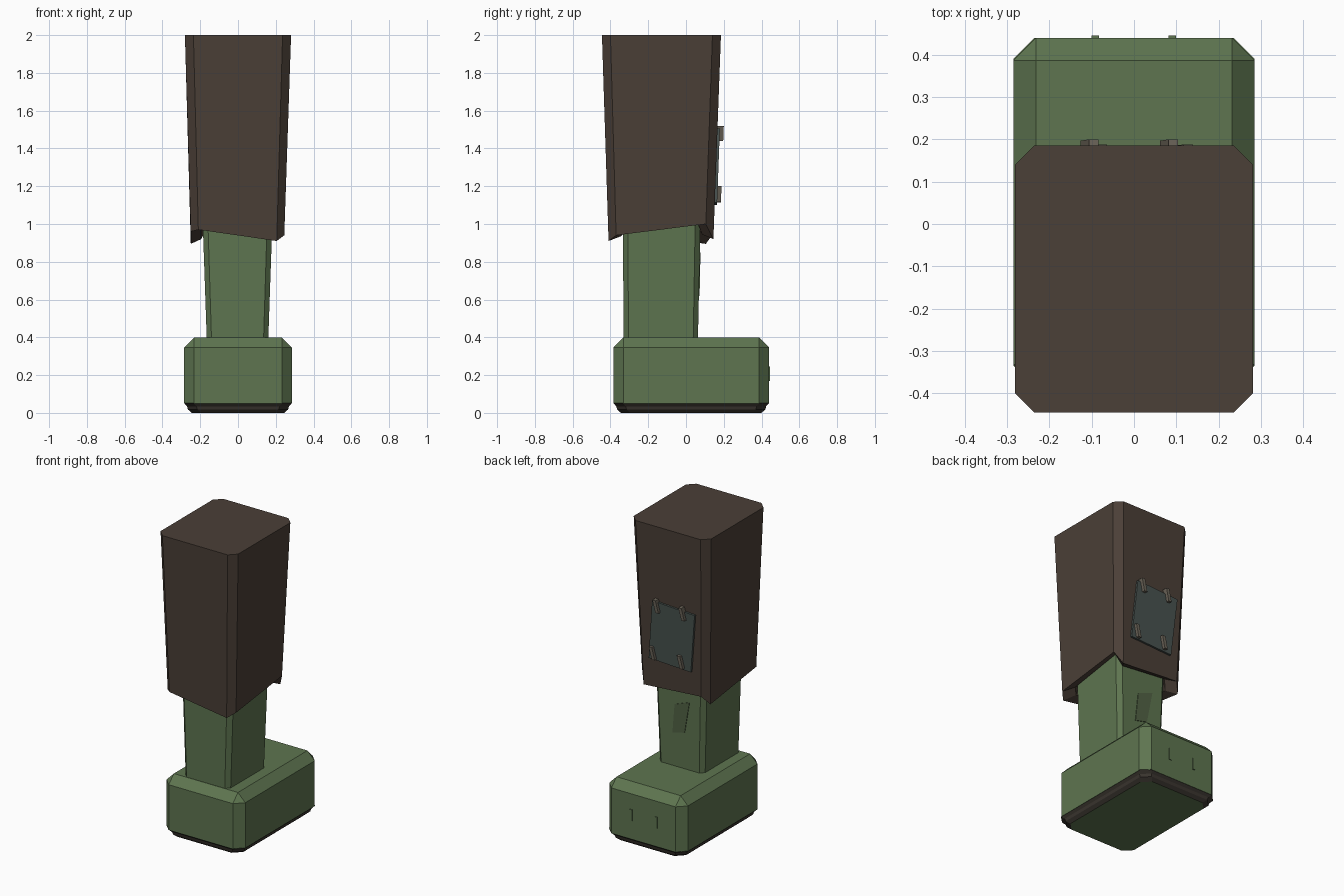
import bpy, bmesh
from mathutils import Vector

if "Cube" in bpy.data.objects:
    bpy.data.objects.remove(bpy.data.objects["Cube"])


def mat(name, r, g, b):
    m = bpy.data.materials.new(name)
    m.diffuse_color = (r, g, b, 1)
    m.use_nodes = True
    m.node_tree.nodes["Principled BSDF"].inputs["Base Color"].default_value = m.diffuse_color
    return m


GREEN = mat("green", 0.112, 0.178, 0.08)
DARK_GREEN = mat("dark_green", 0.085, 0.125, 0.06)
BROWN = mat("brown", 0.07, 0.05, 0.038)
SOLE = mat("sole_dark", 0.045, 0.038, 0.03)
SLATE = mat("slate", 0.065, 0.085, 0.078)
STITCH = mat("stitch", 0.15, 0.13, 0.10)


def octagon(x0, x1, y0, y1, c, z):
    """Chamfered rectangle, counter-clockwise from the front left."""
    zs = z if isinstance(z, (list, tuple)) else [z] * 8
    xy = [(x0 + c, y0), (x1 - c, y0), (x1, y0 + c), (x1, y1 - c),
          (x1 - c, y1), (x0 + c, y1), (x0, y1 - c), (x0, y0 + c)]
    return [(x, y, h) for (x, y), h in zip(xy, zs)]


def loft(name, rings, mats, end_mat=0):
    """Skin a stack of rings and cap both ends."""
    bm = bmesh.new()
    loops = [[bm.verts.new(p) for p in ring] for ring in rings]
    for a, b in zip(loops, loops[1:]):
        for i in range(len(a)):
            j = (i + 1) % len(a)
            bm.faces.new((a[i], a[j], b[j], b[i]))
    for cap in (loops[0], loops[-1]):
        bm.faces.new(cap).material_index = end_mat
    bmesh.ops.recalc_face_normals(bm, faces=bm.faces)
    me = bpy.data.meshes.new(name)
    bm.to_mesh(me)
    bm.free()
    for m in mats:
        me.materials.append(m)
    ob = bpy.data.objects.new(name, me)
    bpy.context.collection.objects.link(ob)
    return ob


def back_y(z):
    """Depth of the trouser's sloping back face."""
    return 0.145 + (z - 0.93) / 1.07 * 0.04


def back_plate(name, quad, depth_at, thick, material):
    """Thin slab lying on a back face, from (x, z) corners."""
    rings = [[(x, depth_at(z) + d, z) for x, z in quad] for d in (-0.01, thick)]
    return loft(name, rings, [material])


# Foot block with one-step bevels
bm = bmesh.new()
bmesh.ops.create_cube(bm, size=1)
for v in bm.verts:
    v.co = Vector((v.co.x * 0.57, 0.0275 + v.co.y * 0.825, 0.225 + v.co.z * 0.35))
    if v.co.z < 0.2:
        v.co.z = 0.05
edges = [e for e in bm.edges if max(v.co.z for v in e.verts) > 0.2]
bmesh.ops.bevel(bm, geom=edges, offset=0.053, segments=1, affect='EDGES', profile=0.5)
me = bpy.data.meshes.new("foot")
bm.to_mesh(me)
bm.free()
me.materials.append(GREEN)
bpy.context.collection.objects.link(bpy.data.objects.new("foot", me))

# Sole rim with green underside
loft("sole", [octagon(-i, i, 0.0275 - j, 0.0275 + j, 0.05, z) for i, j, z in
              [(0.245, 0.372, 0), (0.265, 0.392, 0.018), (0.27, 0.397, 0.035),
               (0.285, 0.4125, 0.052)]], [SOLE, GREEN], 1)

# Raised ticks on the back of the foot
for side, x in (("left", -0.092), ("right", 0.09)):
    back_plate("foot_tick_" + side,
               [(x - 0.009, 0.17), (x + 0.009, 0.17), (x + 0.009, 0.245), (x - 0.009, 0.245)],
               lambda z: 0.44, 0.005, GREEN)

# Shin
loft("shin", [octagon(-0.165, 0.16, -0.33, 0.063, 0.025, 0.38),
              octagon(-0.19, 0.185, -0.335, 0.078, 0.028, 1.1)], [GREEN])

# Slanted patch on the back of the shin
back_plate("shin_patch", [(0.048, 0.62), (-0.04, 0.64), (-0.078, 0.85), (0.03, 0.81)],
           lambda z: 0.063 + (z - 0.38) * 0.0208, 0.004, DARK_GREEN)

# Trouser leg with ragged hem and hollow cuff
hem = [0.97, 0.91, 0.94, 1.0, 0.92, 0.95, 0.895, 0.96]
loft("trouser_leg", [
    octagon(-0.17, 0.165, -0.32, 0.06, 0.03, 1.08),
    octagon(-0.195, 0.19, -0.345, 0.085, 0.03, [z + 0.025 for z in hem]),
    octagon(-0.25, 0.245, -0.41, 0.145, 0.04, hem),
    octagon(-0.281, 0.281, -0.445, 0.185, 0.045, 2.0)], [BROWN])

# Sewn patch on the back of the trouser
back_plate("trouser_patch", [(0.12, 1.505), (-0.187, 1.487), (-0.15, 1.10), (0.155, 1.115)],
           back_y, 0.013, SLATE)

# Four slanted stitches
for n, (x, z, lean) in enumerate([(0.083, 1.48, 0.01), (-0.105, 1.48, 0.01),
                                  (0.118, 1.16, 0.01), (-0.085, 1.155, 0.01)]):
    w, h = 0.011, 0.04
    back_plate("stitch_%d" % (n + 1),
               [(x - w - lean, z - h), (x + w - lean, z - h),
                (x + w + lean, z + h), (x - w + lean, z + h)], back_y, 0.033, STITCH)
